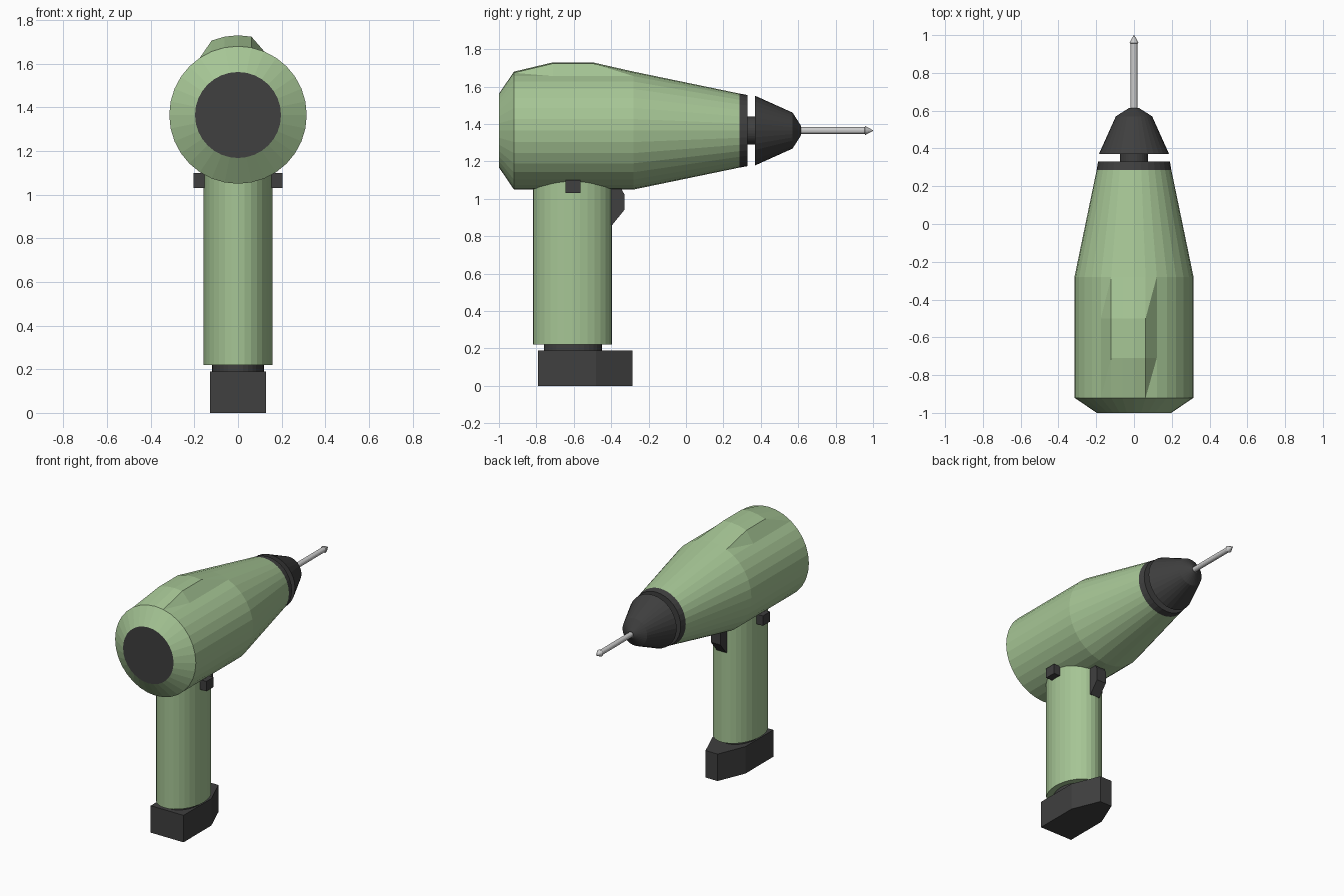
import bpy, bmesh
from math import sin, cos, pi

if "Cube" in bpy.data.objects:
    bpy.data.objects.remove(bpy.data.objects["Cube"])

AXIS_Z = 1.365          # height of the drill axis
SEG = 32


def material(name, r, g, b):
    m = bpy.data.materials.new(name)
    m.diffuse_color = (r, g, b, 1)
    m.use_nodes = True
    m.node_tree.nodes["Principled BSDF"].inputs["Base Color"].default_value = m.diffuse_color
    return m


GREEN = material("green_shell", 0.38, 0.56, 0.30)
DARK = material("dark_plastic", 0.05, 0.05, 0.05)


def finish(bm, name, *mats):
    bmesh.ops.recalc_face_normals(bm, faces=bm.faces)
    me = bpy.data.meshes.new(name)
    bm.to_mesh(me)
    bm.free()
    for m in mats:
        me.materials.append(m)
    ob = bpy.data.objects.new(name, me)
    bpy.context.collection.objects.link(ob)
    return ob


def loft(rings):
    """Skin a list of equal-length point rings and cap both ends."""
    bm = bmesh.new()
    vs = [[bm.verts.new(p) for p in ring] for ring in rings]
    n = len(vs[0])
    for a, b in zip(vs, vs[1:]):
        for j in range(n):
            k = (j + 1) % n
            bm.faces.new((a[j], a[k], b[k], b[j]))
    caps = [bm.faces.new(vs[0]), bm.faces.new(vs[-1])]
    return bm, vs, caps


def lathe(profile, seg=SEG):
    """Turn (y, radius) pairs around the drill axis."""
    return loft([[(r * sin(2 * pi * j / seg), y, AXIS_Z + r * cos(2 * pi * j / seg))
                  for j in range(seg)] for y, r in profile])


def oval(name, cy, rx, ry, z0, z1, mat):
    ring = [(rx * cos(2 * pi * j / SEG), cy + ry * sin(2 * pi * j / SEG)) for j in range(SEG)]
    finish(loft([[(x, y, z) for x, y in ring] for z in (z0, z1)])[0], name, mat)


def box(name, x0, x1, y0, y1, z0, z1, mat):
    base = [(x0, y0), (x1, y0), (x1, y1), (x0, y1)]
    finish(loft([[(x, y, z) for x, y in base] for z in (z0, z1)])[0], name, mat)


# Motor housing with raised ridge on top and dark rear cap
bm, v, caps = lathe([(-1, 0.197), (-0.92, 0.315), (-0.71, 0.315), (-0.5, 0.315),
                     (-0.28, 0.315), (0.285, 0.198)])
for ring in (2, 3):
    for j in (-2, -1, 0, 1):
        v[ring][j].co.z += 0.05
for i in (1, 2, 3):
    for j in range(-3, 2):
        face = next(f for f in v[i][j].link_faces if v[i + 1][j + 1] in f.verts)
        bmesh.utils.face_split(face, v[i][j], v[i + 1][j + 1])
caps[0].material_index = 1
finish(bm, "motor_housing", GREEN, DARK)

# Nose ring, spindle neck, chuck and bit
finish(lathe([(0.285, 0.198), (0.33, 0.19)])[0], "nose_ring", DARK)
finish(lathe([(0.32, 0.075), (0.38, 0.075)])[0], "spindle_neck", DARK)
finish(lathe([(0.37, 0.186), (0.57, 0.096), (0.615, 0.025)])[0], "chuck", DARK)
finish(lathe([(0.6, 0.018), (0.955, 0.018), (0.958, 0.024), (1.0, 0.002)], 16)[0], "drill_bit")

# Handle and the collar below it
oval("handle", -0.607, 0.157, 0.212, 0.22, 1.15, GREEN)
oval("battery_collar", -0.605, 0.118, 0.155, 0.17, 0.23, DARK)

# Direction buttons on both sides
for side, x in (("left", -0.205), ("right", 0.125)):
    box("direction_button_" + side, x, x + 0.08, -0.645, -0.565, 1.03, 1.10, DARK)

# Trigger
prof = [(-0.43, 1.07), (-0.355, 1.07), (-0.33, 1.025), (-0.33, 0.94), (-0.395, 0.86), (-0.43, 0.86)]
finish(loft([[(x, y, z) for y, z in prof] for x in (-0.037, 0.037)])[0], "trigger", DARK)

# Battery pack, tapering towards the chuck end
plan = [(-0.128, -0.79), (0.128, -0.79), (0.128, -0.48), (0.047, -0.285),
        (-0.047, -0.285), (-0.128, -0.48)]
finish(loft([[(x, y, z) for x, y in plan] for z in (0, 0.19)])[0], "battery_pack", DARK)
